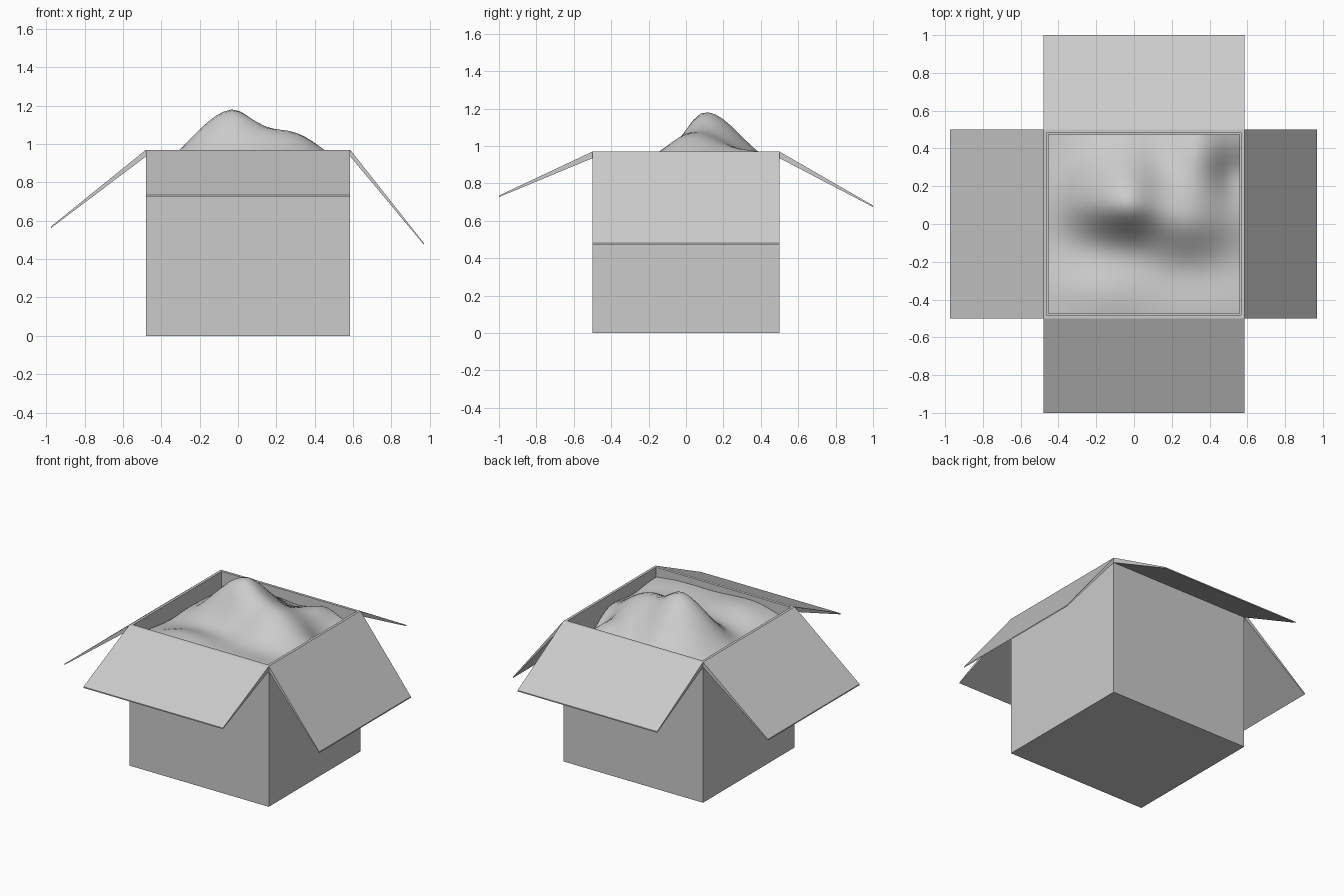
import bpy, bmesh, math

if "Cube" in bpy.data.objects:
    bpy.data.objects.remove(bpy.data.objects["Cube"])

X0, X1, Y0, Y1, H, T = -0.48, 0.585, -0.5, 0.5, 0.97, 0.025


def new_object(name, bm):
    bmesh.ops.recalc_face_normals(bm, faces=bm.faces)
    mesh = bpy.data.meshes.new(name)
    bm.to_mesh(mesh)
    bm.free()
    obj = bpy.data.objects.new(name, mesh)
    bpy.context.collection.objects.link(obj)
    return obj


# Open carton: outer block with the top inset and pushed down
bm = bmesh.new()
bmesh.ops.create_cube(bm, size=1)
for v in bm.verts:
    v.co = (X1 if v.co.x > 0 else X0, Y1 if v.co.y > 0 else Y0, H if v.co.z > 0 else 0)
top = max(bm.faces, key=lambda f: f.calc_center_median().z)
bmesh.ops.inset_region(bm, faces=[top], thickness=T)
pit = bmesh.ops.extrude_discrete_faces(bm, faces=[top])["faces"][0]
bmesh.ops.translate(bm, verts=pit.verts, vec=(0, 0, T - H))
new_object("carton", bm)


# Folded lids: wedges that taper from the hinge to the tip
def lid(name, axis, hinge, tip, tip_z, lo, hi):
    profile = [(hinge, H), (hinge, H - 0.035), (tip, tip_z - 0.008), (tip, tip_z)]
    bm = bmesh.new()
    rings = []
    for s in (lo, hi):
        rings.append([bm.verts.new((p, s, z) if axis == "x" else (s, p, z)) for p, z in profile])
    a, b = rings
    bm.faces.new(a)
    bm.faces.new(b)
    for i in range(4):
        j = (i + 1) % 4
        bm.faces.new((a[i], a[j], b[j], b[i]))
    new_object(name, bm)


lid("left_flap", "x", X0, -0.975, 0.57, Y0, Y1)
lid("right_flap", "x", X1, 0.97, 0.482, Y0, Y1)
lid("front_flap", "y", Y0, -1.0, 0.735, X0, X1)
lid("back_flap", "y", Y1, 1.0, 0.682, X0, X1)


# Lumpy filling: height field made of soft, lopsided bumps
# centre x, y, height, spread left, right, front, back
BUMPS = [
    (-0.05, 0.11, 0.29, 0.19, 0.13, 0.12, 0.19),
    (0.27, 0.03, 0.19, 0.16, 0.17, 0.15, 0.18),
    (-0.18, -0.37, 0.08, 0.16, 0.20, 0.20, 0.13),
    (0.35, -0.45, 0.06, 0.25, 0.25, 0.20, 0.14),
    (0.33, 0.40, 0.08, 0.10, 0.10, 0.12, 0.12),
    (0.54, 0.25, -0.10, 0.08, 0.10, 0.10, 0.10),
    (-0.45, 0.10, -0.03, 0.15, 0.12, 0.20, 0.40),
]


def height(x, y):
    z = 0.865
    for cx, cy, h, sl, sr, sf, sb in BUMPS:
        dx, dy = x - cx, y - cy
        u = dx / (sl if dx < 0 else sr)
        v = dy / (sf if dy < 0 else sb)
        z += h * math.exp(-(u * u + v * v) / 2)
    return z


bm = bmesh.new()
bmesh.ops.create_grid(bm, x_segments=24, y_segments=24, size=0.5)
for v in bm.verts:
    x = (X0 + X1) / 2 + v.co.x * (X1 - X0 - 2 * T)
    y = v.co.y * (Y1 - Y0 - 2 * T)
    v.co = (x, y, height(x, y))
for f in bm.faces:
    f.smooth = True
new_object("filling", bm)
